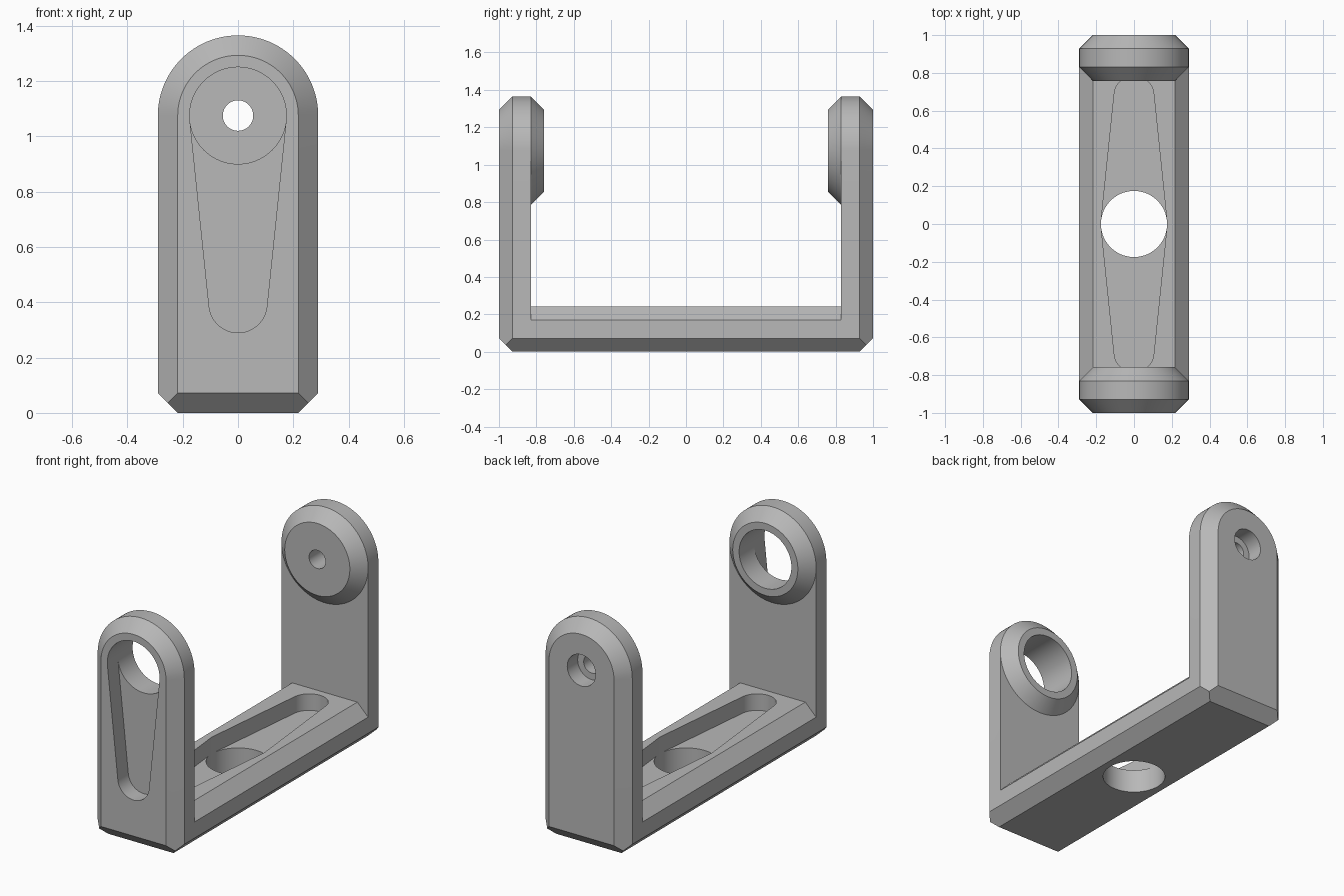
import bpy, bmesh, math
from mathutils import Vector

cube = bpy.data.objects.get("Cube")
if cube:
    bpy.data.objects.remove(cube, do_unlink=True)

# Main dimensions
R = 0.29        # half width and arm end radius
C = 0.072       # chamfer
T = 0.17        # wall thickness
PIVOT = 1.075   # height of the arm holes
BORE = 0.175    # large hole radius
TIP = 0.105     # small end radius of the tapered pockets
TAPER = 0.68    # distance between the two pocket radii
DEPTH = 0.1     # pocket depth
INNER = 1 - T
SEGMENTS = 96

grey = bpy.data.materials.new("plain_grey")
grey.use_nodes = True
colour = (0.48, 0.48, 0.48, 1)
grey.diffuse_color = colour
grey.node_tree.nodes["Principled BSDF"].inputs["Base Color"].default_value = colour


def circle(radius, v=0.0):
    """Circle in a (u, v) plane."""
    angles = [math.tau * i / SEGMENTS for i in range(SEGMENTS)]
    return [(radius * math.cos(a), v + radius * math.sin(a)) for a in angles]


def upright(points, y):
    return [Vector((u, y, v)) for u, v in points]


def level(points, z):
    return [Vector((u, v, z)) for u, v in points]


def hull(name, points):
    """Convex solid around the points, with flat faces merged."""
    bm = bmesh.new()
    for p in points:
        bm.verts.new(p)
    bmesh.ops.convex_hull(bm, input=bm.verts[:])
    loose = [v for v in bm.verts if not v.link_faces]
    bmesh.ops.delete(bm, geom=loose, context='VERTS')
    tidy(bm)
    mesh = bpy.data.meshes.new(name)
    bm.to_mesh(mesh)
    bm.free()
    mesh.materials.append(grey)
    obj = bpy.data.objects.new(name, mesh)
    bpy.context.collection.objects.link(obj)
    return obj


def tidy(bm):
    bmesh.ops.dissolve_limit(bm, angle_limit=math.radians(0.3),
                             verts=bm.verts[:], edges=bm.edges[:])
    bmesh.ops.recalc_face_normals(bm, faces=bm.faces[:])


def combine(target, other, operation):
    mod = target.modifiers.new("join", 'BOOLEAN')
    mod.operation = operation
    mod.solver = 'EXACT'
    mod.object = other
    bpy.context.view_layer.objects.active = target
    bpy.ops.object.modifier_apply(modifier=mod.name)
    bpy.data.objects.remove(other, do_unlink=True)


def arm(name, side):
    """Round-topped upright, chamfered on its outer face and foot."""
    full = circle(R, PIVOT) + [(s * (R - C), 0) for s in (-1, 1)]
    full += [(s * R, C) for s in (-1, 1)]
    face = circle(R - C, PIVOT) + [(s * (R - C), C) for s in (-1, 1)]
    mitre = [(s * (R - C / 2), C / 2) for s in (-1, 1)]
    # keep only the upper half of each end circle
    full = [p for p in full if p[1] > PIVOT - 1e-6 or p[1] <= C]
    face = [p for p in face if p[1] > PIVOT - 1e-6 or p[1] <= C]
    return hull(name, upright(full, side * INNER) + upright(full, side * (1 - C))
                + upright(mitre, side * (1 - C / 2)) + upright(face, side))


def boss(name, side):
    return hull(name, upright(circle(R, PIVOT), side * INNER)
                + upright(circle(R - C, PIVOT), side * (INNER - C)))


def pivot_cutter(radius, y0, y1):
    ring = circle(radius, PIVOT)
    return hull("cutter", upright(ring, y0) + upright(ring, y1))


# Base rail with chamfered lower and upper edges
section = [(s * x, z) for s in (-1, 1)
           for x, z in ((R - C, 0), (R, C), (R, T), (R - C, T + C))]
body = hull("bracket_body", upright(section, -INNER) + upright(section, INNER))

# Two arms with round bosses on the inside
for label, side in (("front", -1), ("back", 1)):
    combine(body, arm(label + "_arm", side), 'UNION')
    combine(body, boss(label + "_boss", side), 'UNION')

# Tapered pocket and large hole in the front arm
pocket = circle(BORE, PIVOT) + circle(TIP, PIVOT - TAPER)
combine(body, hull("cutter", upright(pocket, -1.1) + upright(pocket, DEPTH - 1)), 'DIFFERENCE')
combine(body, pivot_cutter(BORE, -1.1, -0.6), 'DIFFERENCE')

# Counterbored small hole in the back arm
combine(body, pivot_cutter(0.095, 1 - DEPTH, 1.1), 'DIFFERENCE')
combine(body, pivot_cutter(0.055, 0.6, 1.1), 'DIFFERENCE')

# Double tapered pocket and large hole in the base
floor = T + C - DEPTH
slot = circle(BORE) + circle(TIP, TAPER) + circle(TIP, -TAPER)
combine(body, hull("cutter", level(slot, floor) + level(slot, 0.4)), 'DIFFERENCE')
combine(body, hull("cutter", level(circle(BORE), -0.1) + level(circle(BORE), 0.4)), 'DIFFERENCE')

# Merge flat faces and shade the round parts smooth
bm = bmesh.new()
bm.from_mesh(body.data)
bmesh.ops.remove_doubles(bm, verts=bm.verts[:], dist=1e-5)
tidy(bm)
bm.to_mesh(body.data)
bm.free()
bpy.ops.object.select_all(action='DESELECT')
body.select_set(True)
bpy.context.view_layer.objects.active = body
bpy.ops.object.shade_smooth_by_angle(angle=math.radians(20))
